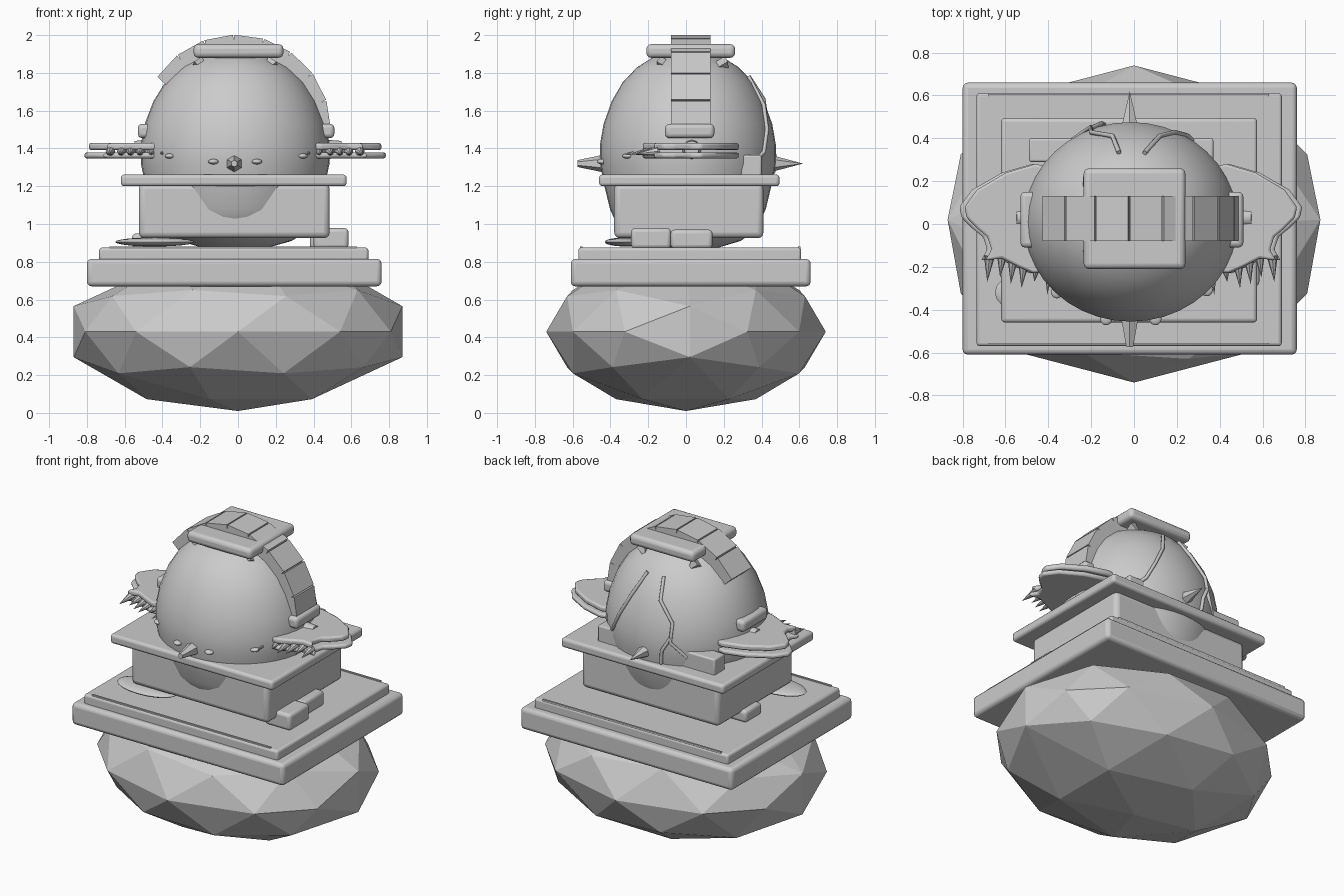
import bpy, bmesh, math
from mathutils import Vector, Matrix

cube = bpy.data.objects.get("Cube")
if cube:
    bpy.data.objects.remove(cube, do_unlink=True)

grey = bpy.data.materials.new("stone grey")
grey.use_nodes = True
grey.diffuse_color = (0.6, 0.6, 0.6, 1)
grey.node_tree.nodes["Principled BSDF"].inputs["Base Color"].default_value = (0.6, 0.6, 0.6, 1)


def finish(name, bm, smooth=True, bevel=0, segments=3):
    bmesh.ops.recalc_face_normals(bm, faces=bm.faces)
    mesh = bpy.data.meshes.new(name)
    bm.to_mesh(mesh)
    bm.free()
    ob = bpy.data.objects.new(name, mesh)
    bpy.context.collection.objects.link(ob)
    mesh.materials.append(grey)
    if bevel:
        mod = ob.modifiers.new("rounded edges", "BEVEL")
        mod.width, mod.segments = bevel, segments
    if smooth:
        bpy.ops.object.select_all(action="DESELECT")
        ob.select_set(True)
        bpy.context.view_layer.objects.active = ob
        bpy.ops.object.shade_smooth_by_angle(angle=math.radians(35))
    return ob


def box(name, x, y, z, bevel=0.0, matrix=Matrix()):
    bm = bmesh.new()
    bmesh.ops.create_cube(bm, size=1)
    for v in bm.verts:
        v.co = [(a + b) / 2 + c * (b - a) for c, (a, b) in zip(v.co, (x, y, z))]
    bm.transform(matrix)
    return finish(name, bm, bevel > 0, bevel)


def ball(name, centre, radii):
    bm = bmesh.new()
    bmesh.ops.create_uvsphere(bm, u_segments=20, v_segments=12, radius=1)
    bm.transform(Matrix.Translation(centre) @ Matrix.Diagonal((*radii, 1)))
    return finish(name, bm)


def spike(name, start, tip, radius, sides=6, tip_radius=0.0):
    start, tip = Vector(start), Vector(tip)
    d = tip - start
    bm = bmesh.new()
    bmesh.ops.create_cone(bm, cap_ends=True, segments=sides, radius1=radius,
                          radius2=tip_radius, depth=d.length)
    bm.transform(Matrix.Translation((start + tip) / 2) @ d.to_track_quat("Z", "Y").to_matrix().to_4x4())
    return finish(name, bm, sides > 6)


# Faceted boulder under everything
bm = bmesh.new()
bmesh.ops.create_icosphere(bm, subdivisions=2, radius=1)
for v in bm.verts:
    x, y, z = v.co
    if abs(y) < 0.05 and abs(x) > 0.8:
        v.co = (math.copysign(0.87, x), 0.02, 0.43 + math.copysign(0.135, z))
    elif abs(x) > 0.93:
        v.co = (x * 0.85, y * 1.05, 0.43)
    else:
        v.co = (x * 0.92, y * 0.74, 0.43 + z * 0.42)
hull = bmesh.ops.convex_hull(bm, input=bm.verts)
bmesh.ops.delete(bm, geom=list({g for g in hull["geom_interior"] if g.is_valid}), context="VERTS")
finish("boulder", bm, False)

# Stepped base, body block and lid
box("base_slab", (-0.80, 0.76), (-0.61, 0.66), (0.67, 0.815), 0.025)
box("base_step", (-0.735, 0.69), (-0.57, 0.61), (0.80, 0.875), 0.015)
for y in (-0.555, 0.60):
    box("step_trim", (-0.68, 0.63), (y - 0.006, y + 0.006), (0.86, 0.882))
box("body_block", (-0.525, 0.485), (-0.38, 0.41), (0.925, 1.215), 0.03)
box("lid_plate", (-0.62, 0.575), (-0.46, 0.495), (1.20, 1.262), 0.018)
box("back_ledge", (-0.49, 0.37), (0.29, 0.40), (1.25, 1.365), 0.01)

# Egg-shaped dome, turned from a profile
CX, CY = -0.015, 0.01
profile = [(0, 0.86), (0.15, 0.87), (0.29, 0.91), (0.38, 0.97), (0.43, 1.08), (0.46, 1.2),
           (0.485, 1.32), (0.485, 1.42), (0.465, 1.53), (0.42, 1.65), (0.36, 1.75),
           (0.28, 1.83), (0.18, 1.89), (0.08, 1.92), (0, 1.925)]


def radius_at(z):
    for (r0, z0), (r1, z1) in zip(profile, profile[1:]):
        if z0 <= z <= z1:
            return r0 + (r1 - r0) * (z - z0) / (z1 - z0)
    return 0


bm = bmesh.new()
verts = [bm.verts.new((r, 0, z)) for r, z in profile]
edges = [bm.edges.new(pair) for pair in zip(verts, verts[1:])]
bmesh.ops.spin(bm, geom=verts + edges, cent=(0, 0, 0), axis=(0, 0, 1), angle=math.tau, steps=40)
bmesh.ops.remove_doubles(bm, verts=bm.verts, dist=0.0005)
bm.transform(Matrix.Translation((CX, CY, 0)) @ Matrix.Diagonal((1.03, 0.96, 1, 1)))
finish("dome", bm)

# Cap plate and the arch of blocks over the dome
box("cap_plate", (-0.235, 0.24), (-0.21, 0.26), (1.88, 1.952), 0.025)
for i in range(8):
    angle = math.radians(47.5 - 18.4 * i)
    turn = Matrix.Translation((-0.01, 0, 1.5)) @ Matrix.Rotation(-angle, 4, "Y")
    turn = Matrix.Translation((-0.01, 0, 1.5)) @ Matrix.Rotation(-angle, 4, "Y")
    box("arch_block", (-0.076, 0.076), (-0.08, 0.13), (0.405, 0.496), 0, turn)
for sx in (-1, 1):
    for y in (-0.12, 0.19):
        spike("cap_claw", (sx * 0.2 + CX, y, 1.86), (sx * 0.15 + CX, y * 1.2, 1.80), 0.04, 4)

# Shoulders, two-layer wing plates and their fingers
wing = [(0.36, 0.26), (0.46, 0.28), (0.6, 0.24), (0.74, 0.16), (0.8, 0.08), (0.79, 0.03),
        (0.74, -0.02), (0.69, -0.06), (0.67, -0.12), (0.7, -0.17), (0.62, -0.16),
        (0.54, -0.2), (0.47, -0.23), (0.38, -0.22), (0.34, -0.05)]
fingers = [(0.66, -0.15, -0.27), (0.60, -0.14, -0.25), (0.55, -0.16, -0.28),
           (0.50, -0.18, -0.30), (0.44, -0.19, -0.27), (0.38, -0.18, -0.33)]
for side, sx in (("right", -1), ("left", 1)):
    box(side + "_shoulder", (sx * 0.46 + CX - 0.055, sx * 0.46 + CX + 0.055 + 0.01), (-0.11, 0.15),
        (1.455, 1.53), 0.022)
    spike(side + "_arm", (sx * 0.42, 0.03, 1.39), (sx * 0.55, 0.03, 1.40), 0.06, 12, 0.04)
    for layer, low, high, scale in (("upper", 1.392, 1.428, 0.97), ("lower", 1.348, 1.378, 1.0)):
        bm = bmesh.new()
        face = bm.faces.new([bm.verts.new((sx * x * scale + CX, y, low)) for x, y in wing])
        new = bmesh.ops.extrude_face_region(bm, geom=[face])["geom"]
        bmesh.ops.translate(bm, vec=(0, 0, high - low),
                            verts=[v for v in new if isinstance(v, bmesh.types.BMVert)])
        finish(f"{side}_{layer}_wing", bm, True, 0.011, 2)
    for x, y0, y1 in fingers:
        spike(side + "_finger", (sx * x + CX, y0, 1.385), (sx * (x + 0.01) + CX, y1, 1.37), 0.026, 8)

# Spikes front and back, small studs around the dome
spike("front_spike", (-0.02, -0.42, 1.32), (-0.02, -0.575, 1.32), 0.05, 6, 0.018)
spike("back_spike", (-0.02, 0.43, 1.32), (-0.02, 0.62, 1.32), 0.05)
for x in (-0.36, -0.13, 0.1, 0.34):
    y = CY - math.sqrt(0.485 ** 2 - (x - CX) ** 2) * 0.96
    ball("stud", (x, y, 1.33 if abs(x) < 0.2 else 1.36), (0.028, 0.03, 0.014))

# Raised cracks on the back of the dome
cracks = [[(0.05, 1.78), (0.12, 1.63), (0.19, 1.5), (0.25, 1.38), (0.36, 1.27)],
          [(-0.07, 1.78), (-0.10, 1.66), (-0.20, 1.54), (-0.2, 1.42), (-0.33, 1.27)],
          [(-0.2, 1.45), (-0.15, 1.36), (-0.14, 1.27)]]
for path in cracks:
    curve = bpy.data.curves.new("crack", "CURVE")
    curve.dimensions = "3D"
    curve.bevel_depth, curve.bevel_resolution, curve.use_fill_caps = 0.011, 2, True
    spline = curve.splines.new("POLY")
    spline.points.add(len(path) - 1)
    for p, (x, z) in zip(spline.points, path):
        y = CY + 0.97 * math.sqrt(max(radius_at(z) ** 2 - (x - CX) ** 2, 0)) + 0.008
        p.co = (x, y, z, 1)
    curve.materials.append(grey)
    bpy.context.collection.objects.link(bpy.data.objects.new("crack", curve))

# Blocks and a flat pebble lying on the step
box("front_side_block", (0.40, 0.585), (-0.29, -0.08), (0.87, 0.978), 0.02)
box("rear_side_block", (0.38, 0.54), (-0.08, 0.14), (0.87, 0.97), 0.02)
box("far_side_block", (-0.56, -0.42), (0.0, 0.17), (0.87, 0.95), 0.02)
ball("flat_pebble", (-0.44, -0.32, 0.905), (0.21, 0.11, 0.024))
